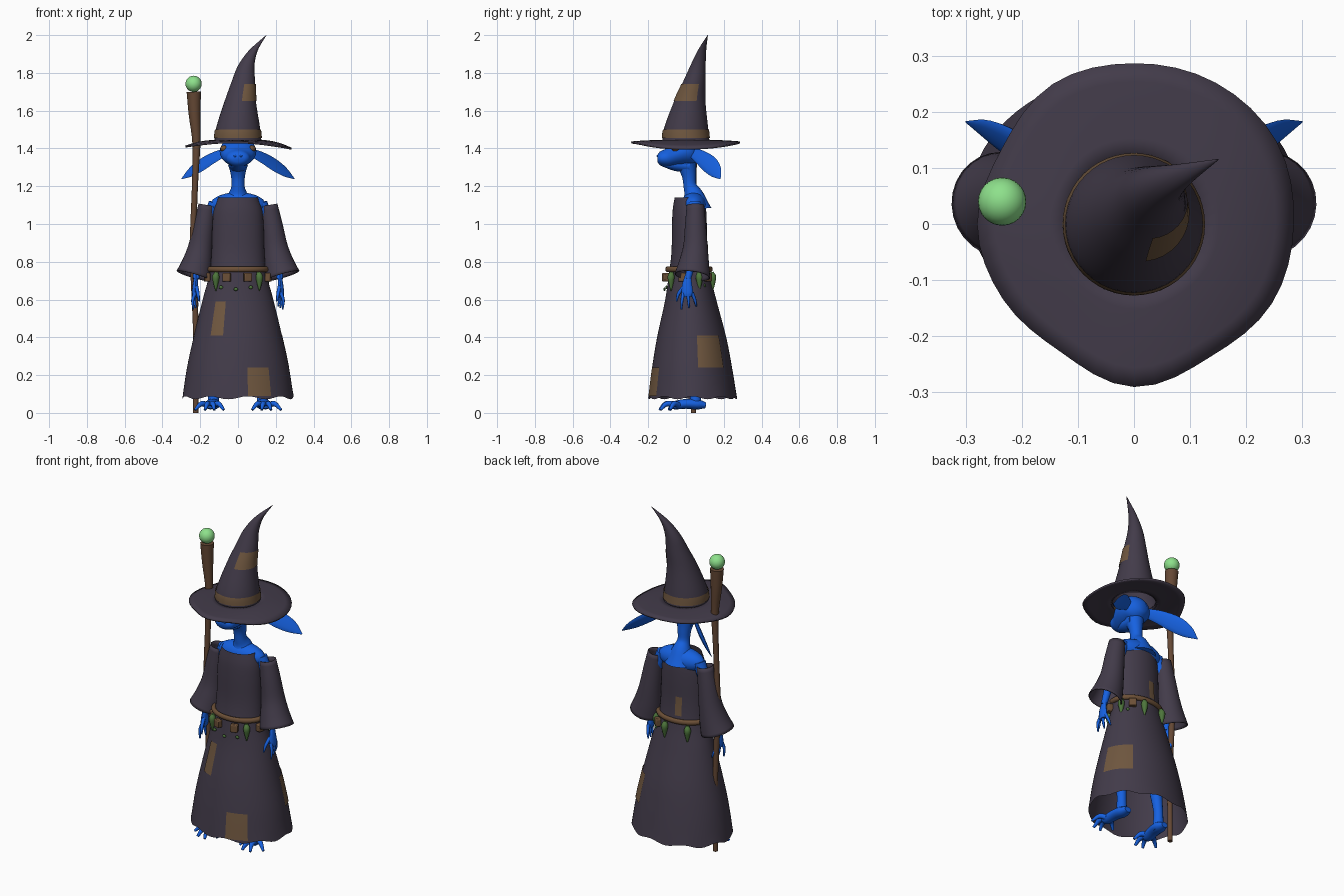
import bpy, bmesh
from math import sin, cos, pi, radians
from mathutils import Vector

if "Cube" in bpy.data.objects:
    bpy.data.objects.remove(bpy.data.objects["Cube"])


def material(name, r, g, b):
    m = bpy.data.materials.new(name)
    m.use_nodes = True
    m.diffuse_color = (r, g, b, 1)
    m.node_tree.nodes["Principled BSDF"].inputs["Base Color"].default_value = (r, g, b, 1)
    return m


CLOTH = material("dark cloth", 0.055, 0.044, 0.068)
SKIN = material("blue skin", 0.008, 0.12, 0.75)
PATCH = material("brown patch", 0.16, 0.095, 0.05)
WOOD = material("staff wood", 0.13, 0.065, 0.035)
LEATHER = material("belt leather", 0.15, 0.08, 0.038)
ORB = material("pale green glow", 0.27, 0.75, 0.26)
HERB = material("herb green", 0.075, 0.18, 0.045)


def blend(rows, key):
    """Smoothly interpolate table rows by their first column."""
    i = 0
    while i < len(rows) - 2 and key > rows[i + 1][0]:
        i += 1
    a, b = rows[i], rows[i + 1]
    p, q = rows[max(i - 1, 0)], rows[min(i + 2, len(rows) - 1)]
    h = b[0] - a[0]
    u = (key - a[0]) / h
    out = []
    for c in range(1, len(a)):
        m0 = (b[c] - p[c]) / (b[0] - p[0]) * h
        m1 = (q[c] - a[c]) / (q[0] - a[0]) * h
        out.append((1 + 2 * u) * (1 - u) ** 2 * a[c] + u * (1 - u) ** 2 * m0
                   + u * u * (3 - 2 * u) * b[c] + u * u * (u - 1) * m1)
    return out


def loft(name, rings, mat, closed=True, caps=False, thick=0):
    """Skin a list of point rings."""
    bm = bmesh.new()
    vs = [[bm.verts.new(p) for p in ring] for ring in rings]
    n = len(rings[0])
    for r0, r1 in zip(vs, vs[1:]):
        for j in range(n if closed else n - 1):
            k = (j + 1) % n
            bm.faces.new((r0[j], r0[k], r1[k], r1[j]))
    if caps:
        bm.faces.new(vs[0])
        bm.faces.new(vs[-1])
    bmesh.ops.recalc_face_normals(bm, faces=bm.faces)
    me = bpy.data.meshes.new(name)
    bm.to_mesh(me)
    bm.free()
    ob = bpy.data.objects.new(name, me)
    bpy.context.collection.objects.link(ob)
    finish(ob, mat)
    if thick:
        mod = ob.modifiers.new("thickness", "SOLIDIFY")
        mod.thickness, mod.offset = thick, 0
    return ob


def finish(ob, mat):
    ob.data.materials.append(mat)
    bpy.ops.object.select_all(action="DESELECT")
    ob.select_set(True)
    bpy.context.view_layer.objects.active = ob
    bpy.ops.object.shade_smooth_by_angle(angle=radians(50))


def tube(name, pts, mat, up=(0, 1, 0), flat=1, sides=12, steps=4, caps=True, thick=0):
    """Round or flattened tube through (x, y, z, radius) points."""
    rows = [(i, *p) for i, p in enumerate(pts)]
    total = (len(pts) - 1) * steps
    data = [blend(rows, i / steps) for i in range(total + 1)]
    rings = []
    for i, (x, y, z, r) in enumerate(data):
        t = Vector(data[min(i + 1, total)][:3]) - Vector(data[max(i - 1, 0)][:3])
        side = t.cross(Vector(up)).normalized()
        top = side.cross(t).normalized()
        rings.append([Vector((x, y, z)) + side * r * flat * cos(a) + top * r * sin(a)
                      for a in (2 * pi * k / sides for k in range(sides))])
    return loft(name, rings, mat, caps=caps, thick=thick)


def around(rows, a, z, grow=0):
    """Point on an upright body; angle 0 is the front, growing to +x."""
    cx, cy, rx, ry = blend(rows, z)
    return Vector((cx + (rx + grow) * sin(a), cy - (ry + grow) * cos(a), z))


def plate(name, rows, a0, a1, z0, z1, n=10):
    """Thin cloth patch lying on an upright body."""
    rings = [[around(rows, a0 + (a1 - a0) * j / n, z0 + (z1 - z0) * i / 6, 0.004)
              for j in range(n + 1)] for i in range(7)]
    loft(name, rings, PATCH, closed=False)


def upright(name, rows, steps, sides, wave=0):
    z0, z1 = rows[0][0], rows[-1][0]
    rings = []
    for i in range(steps + 1):
        z = z0 + (z1 - z0) * i / steps
        ring = [around(rows, 2 * pi * j / sides, z) for j in range(sides)]
        for j, p in enumerate(ring):
            p.z += wave * sin(18 * pi * j / sides) * max(0, 1 - (z - z0) / 0.06)
        rings.append(ring)
    return loft(name, rings, CLOTH)


# Robe: height, centre x, centre y, radius x, radius y
robe = [(0.08, 0, 0.035, 0.295, 0.235), (0.25, 0, 0.032, 0.268, 0.21),
        (0.4, 0, 0.03, 0.235, 0.183), (0.6, 0, 0.025, 0.187, 0.135),
        (0.74, 0, 0.018, 0.15, 0.108), (0.85, 0, 0.018, 0.14, 0.095),
        (1.0, 0, 0.018, 0.135, 0.092), (1.08, 0, 0.018, 0.127, 0.088),
        (1.14, 0, 0.018, 0.105, 0.078)]
upright("robe", robe, 44, 72, 0.008)
plate("front_thigh_patch", robe, -0.66, -0.34, 0.41, 0.59)
plate("front_hem_patch", robe, 0.18, 0.63, 0.09, 0.24)
plate("left_side_patch", robe, 1.72, 2.45, 0.24, 0.41)
plate("back_patch", robe, pi + 0.07, pi + 0.35, 0.79, 0.9)

# Hat cone, band and patch
hat = [(1.43, 0, 0, 0.125, 0.125), (1.5, 0, 0, 0.118, 0.118),
       (1.65, 0.012, 0.02, 0.083, 0.083), (1.75, 0.028, 0.043, 0.063, 0.06),
       (1.84, 0.044, 0.064, 0.043, 0.04), (1.92, 0.082, 0.085, 0.023, 0.022),
       (2.0, 0.15, 0.115, 0.001, 0.001)]
upright("hat_cone", hat, 32, 40)
plate("hat_band", hat, 0, 2 * pi, 1.455, 1.5, 48)
plate("hat_patch", hat, 0.1, 2.0, 1.65, 1.74)

# Floppy hat brim with an uneven outline
outline = [0.283, 0.292, 0.29, 0.286, 0.288, 0.27, 0.278, 0.268, 0.262, 0.29, 0.272, 0.282]
outline_rows = [(i, outline[i % 12]) for i in range(-1, 15)]
brim = []
for step in range(6):
    f = step / 5
    ring = []
    for j in range(48):
        a = 2 * pi * j / 48
        r = 0.118 + f * (blend(outline_rows, j / 4)[0] - 0.118)
        z = 1.44 + f * f * (-0.022 - 0.014 * cos(2 * a) - 0.006 * cos(a))
        ring.append((r * cos(a), r * sin(a), z))
    brim.append(ring)
loft("hat_brim", brim, CLOTH, thick=0.01)

# Head with broad muzzle: y, centre z, half width, half height
head = [(-0.152, 1.347, 0.035, 0.018), (-0.14, 1.347, 0.055, 0.035),
        (-0.1, 1.352, 0.068, 0.05), (-0.06, 1.37, 0.088, 0.065),
        (-0.01, 1.385, 0.097, 0.075), (0.04, 1.385, 0.08, 0.068), (0.075, 1.38, 0.03, 0.03)]
rings = []
for i in range(19):
    y = -0.152 + 0.227 * i / 18
    zc, rx, rz = blend(head, y)
    rings.append([(rx * cos(a), y, zc + rz * sin(a)) for a in (2 * pi * k / 24 for k in range(24))])
loft("head", rings, SKIN, caps=True)
tube("jaw", [(0, 0.02, 1.31, 0.04), (0, -0.06, 1.318, 0.036), (0, -0.125, 1.328, 0.022)],
     SKIN, up=(0, 0, 1), flat=1.3)
tube("neck", [(0, 0.045, 1.08, 0.09), (0, 0.04, 1.15, 0.055), (0, 0.022, 1.2, 0.035),
              (0, 0.015, 1.26, 0.038), (0, 0, 1.33, 0.055)], SKIN, sides=20)


def ball(name, loc, size, mat):
    bpy.ops.mesh.primitive_uv_sphere_add(segments=24, ring_count=14, radius=1, location=loc)
    ob = bpy.context.object
    ob.name, ob.scale = name, size
    finish(ob, mat)


ball("shoulders", (0, 0.04, 1.1), (0.148, 0.068, 0.068), SKIN)

for s, label in ((1, "left"), (-1, "right")):
    # Mirrored limb parts
    def limb(part, pts, mat=SKIN, **kw):
        tube(label + "_" + part, [(s * x, y, z, r) for x, y, z, r in pts], mat, **kw)

    limb("ear", [(0.06, 0.03, 1.38, 0.025), (0.12, 0.075, 1.355, 0.038), (0.19, 0.125, 1.315, 0.046),
                 (0.25, 0.16, 1.275, 0.034), (0.3, 0.182, 1.238, 0.002)], up=(0, 0.6, 0.75), flat=0.22)
    ball(label + "_eye", (s * 0.072, -0.05, 1.398), (0.022, 0.024, 0.018), LEATHER)
    ball(label + "_nostril", (s * 0.016, -0.15, 1.36), (0.007, 0.006, 0.006), SKIN)
    limb("sleeve", [(0.163, 0.05, 1.1, 0.043), (0.18, 0.05, 1.0, 0.052), (0.198, 0.05, 0.88, 0.062),
                    (0.216, 0.042, 0.79, 0.078), (0.234, 0.034, 0.725, 0.092)],
         CLOTH, caps=False, sides=28, thick=0.006)
    limb("arm", [(0.12, 0.045, 1.11, 0.036), (0.18, 0.05, 0.95, 0.03), (0.21, 0.03, 0.8, 0.022),
                 (0.222, 0.01, 0.71, 0.017)])
    limb("palm", [(0.221, 0.012, 0.73, 0.016), (0.225, 0.006, 0.68, 0.026), (0.228, 0.008, 0.635, 0.03),
                  (0.23, 0.01, 0.615, 0.022)], flat=0.55)
    for k in range(3):
        y = -0.014 + 0.023 * k
        limb("finger_%d" % k, [(0.228, y, 0.635, 0.01), (0.24 - 0.01 * k, y * 1.5, 0.595, 0.008),
                               (0.236 - 0.012 * k, y * 1.7, 0.548 + 0.008 * k, 0.004)], sides=8)
    limb("thumb", [(0.22, -0.01, 0.67, 0.01), (0.212, -0.04, 0.63, 0.009), (0.206, -0.05, 0.59, 0.004)], sides=8)
    # Legs and splayed feet
    limb("leg", [(0.1, 0.03, 0.6, 0.045), (0.12, 0.03, 0.35, 0.04), (0.13, 0.05, 0.15, 0.027),
                 (0.13, 0.05, 0.06, 0.03), (0.13, 0.05, 0.025, 0.026)])
    limb("foot", [(0.13, 0.105, 0.04, 0.015), (0.13, 0.06, 0.045, 0.027), (0.138, 0, 0.048, 0.026),
                  (0.146, -0.06, 0.04, 0.022), (0.148, -0.08, 0.036, 0.012)], up=(0, 0, 1), flat=1.4)
    for k, (x, y) in enumerate(((0.075, -0.09), (0.125, -0.14), (0.175, -0.135), (0.228, -0.085))):
        limb("toe_%d" % k, [(0.13 + 0.012 * k, -0.04, 0.042, 0.016),
                            (x * 0.6 + 0.058, y * 0.75, 0.048, 0.014), (x, y, 0.016, 0.007)],
             up=(0, 0, 1), sides=8)

# Staff and orb
tube("staff", [(-0.224, 0.04, 0, 0.014), (-0.222, 0.04, 0.4, 0.015), (-0.238, 0.04, 0.85, 0.017),
               (-0.228, 0.04, 1.2, 0.016), (-0.22, 0.04, 1.42, 0.021), (-0.23, 0.04, 1.58, 0.031),
               (-0.234, 0.04, 1.7, 0.038)], WOOD, sides=14)
ball("staff_orb", (-0.235, 0.04, 1.742), (0.043, 0.043, 0.043), ORB)

# Belt with hanging pouches and herb bundles
bpy.ops.mesh.primitive_torus_add(major_radius=1, minor_radius=0.1, major_segments=48, minor_segments=10,
                                 location=(0, 0.016, 0.76))
belt = bpy.context.object
belt.name, belt.scale = "belt", (0.152, 0.114, 0.15)
finish(belt, LEATHER)


def hang(a):
    return 0.166 * sin(a), 0.016 - 0.13 * cos(a)


for deg in (-45, 43, 115, 165, -145):
    x, y = hang(radians(deg))
    tube("herb_bundle", [(x * 0.96, y * 0.96, 0.745, 0.01), (x, y, 0.72, 0.019),
                         (x, y, 0.685, 0.013), (x, y, 0.645, 0.002)], HERB, sides=10)
for deg in (-21, 18, 75, -80, 140):
    x, y = hang(radians(deg))
    bpy.ops.mesh.primitive_cube_add(size=1, location=(x, y, 0.718), rotation=(0, 0, radians(deg)))
    pouch = bpy.context.object
    pouch.name, pouch.scale = "pouch", (0.042, 0.03, 0.046)
    bev = pouch.modifiers.new("rounding", "BEVEL")
    bev.width, bev.segments = 0.15, 2
    finish(pouch, LEATHER)
for deg, z in ((-4, 0.655), (24, 0.665), (-33, 0.665), (130, 0.675)):
    x, y = hang(radians(deg))
    ball("herb_leaf", (x, y, z), (0.011, 0.006, 0.009), HERB)
